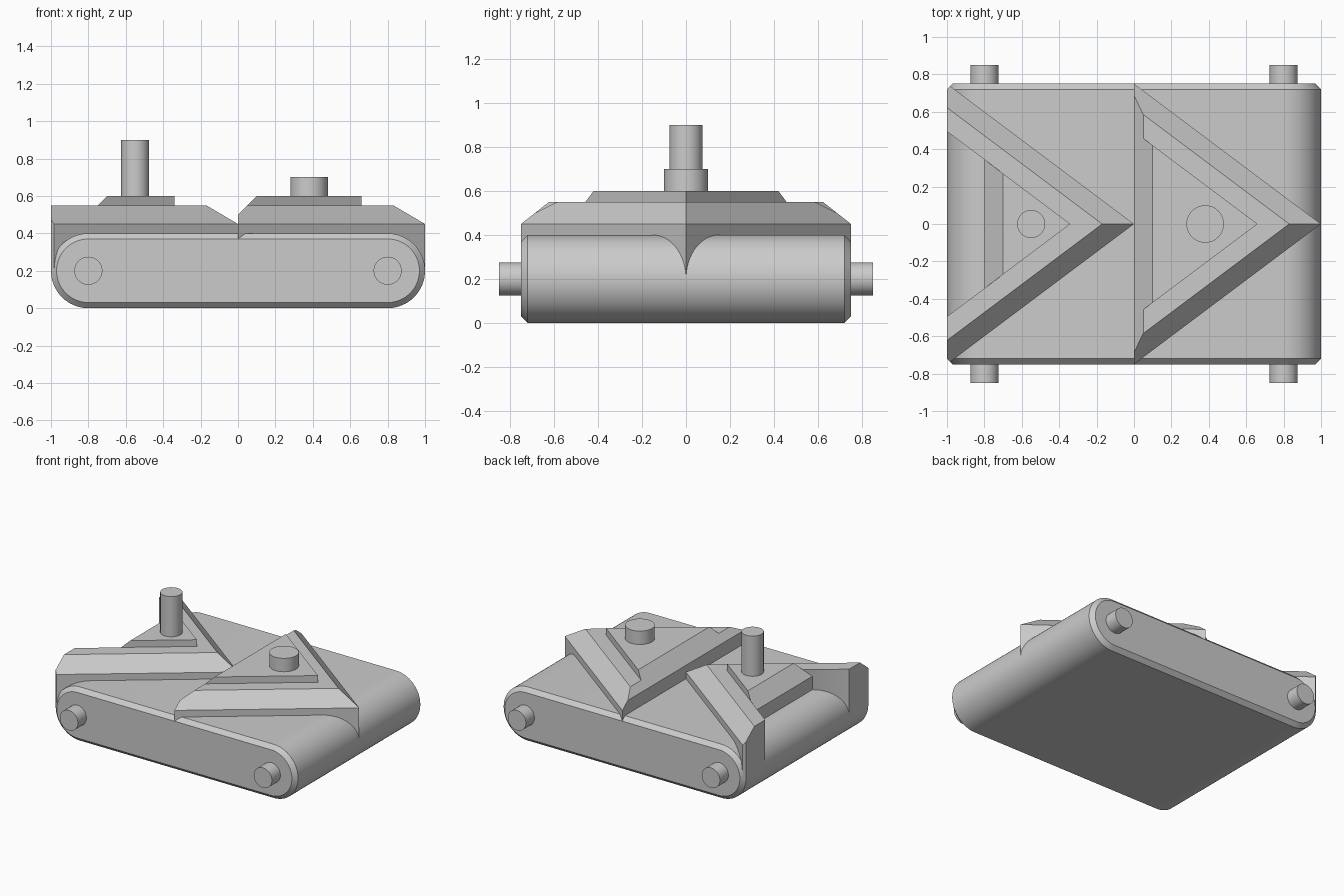
import bpy, bmesh, math
from mathutils import Matrix, Vector

if "Cube" in bpy.data.objects:
    bpy.data.objects.remove(bpy.data.objects["Cube"])

GREY = (0.6, 0.6, 0.6, 1)
grey = bpy.data.materials.new("plain grey")
grey.use_nodes = True
grey.diffuse_color = GREY
grey.node_tree.nodes["Principled BSDF"].inputs["Base Color"].default_value = GREY

SLOPE = 0.75      # sideways spread of the chevrons per unit of length
BASE = 0.2        # chevrons start at the height of the axles


def finish(name, bm):
    """Turn a bmesh into a shaded object with the shared material."""
    bmesh.ops.recalc_face_normals(bm, faces=bm.faces)
    mesh = bpy.data.meshes.new(name)
    bm.to_mesh(mesh)
    bm.free()
    mesh.materials.append(grey)
    mesh.shade_smooth()
    mesh.set_sharp_from_angle(angle=math.radians(30))
    obj = bpy.data.objects.new(name, mesh)
    bpy.context.collection.objects.link(obj)
    return obj


def loft(rings):
    """Closed solid through matching rings of points."""
    bm = bmesh.new()
    loops = [[bm.verts.new(p) for p in ring] for ring in rings]
    for a, b in zip(loops, loops[1:]):
        for i in range(len(a)):
            j = (i + 1) % len(a)
            bm.faces.new((a[i], a[j], b[j], b[i]))
    bm.faces.new(loops[0])
    bm.faces.new(loops[-1])
    bmesh.ops.recalc_face_normals(bm, faces=bm.faces)
    return bm


def slice_off(bm, point, normal, fill=True):
    """Remove everything on the normal side of a plane and cap the cut."""
    cut = bmesh.ops.bisect_plane(
        bm, geom=bm.verts[:] + bm.edges[:] + bm.faces[:],
        plane_co=Vector(point), plane_no=Vector(normal), clear_outer=True)
    edges = [e for e in cut["geom_cut"] if isinstance(e, bmesh.types.BMEdge)]
    if fill:
        bmesh.ops.edgeloop_fill(bm, edges=edges)


def arrow(tip, layers):
    """Long arrowhead pointing to +x; layers are (height, tip inset)."""
    back = tip - 1.5
    rings = []
    for z, inset in layers:
        half = SLOPE * (tip - inset - back)
        rings.append([(tip - inset, 0, z), (back, half, z), (back, -half, z)])
    return loft(rings)


def trim_back(bm, x):
    """Upright rear wall at x, with a sloped upper rear edge."""
    slice_off(bm, (x, 0, 0), (-1, 0, 0))
    slice_off(bm, (x, 0, 0.5), (-1, 0, 1))


def cylinder(name, radius, length, centre, turn=0):
    bm = bmesh.new()
    matrix = Matrix.Translation(centre) @ Matrix.Rotation(turn, 4, "X")
    bmesh.ops.create_cone(bm, cap_ends=True, segments=48, radius1=radius,
                          radius2=radius, depth=length, matrix=matrix)
    return finish(name, bm)


def stadium(y, radius, steps=32):
    """Round-ended outline in the xz plane."""
    ring = []
    for side in (1, -1):
        for i in range(steps + 1):
            a = math.pi * i / steps - side * math.pi / 2
            ring.append((side * 0.8 + radius * math.cos(a), y,
                         BASE + radius * math.sin(a)))
    return ring


# Round-ended body with chamfered sides
finish("body", loft([stadium(-0.75, 0.17), stadium(-0.72, 0.2),
                     stadium(0.72, 0.2), stadium(0.75, 0.17)]))

# Axles showing at both sides
for name, x in (("rear_axle", -0.8), ("front_axle", 0.8)):
    cylinder(name, 0.075, 1.7, (x, 0, BASE), math.pi / 2)

SLAB = [(BASE, 0), (0.45, 0), (0.55, 0.17)]

# Leading arrowhead and its raised platform
bm = arrow(1, SLAB)
trim_back(bm, 0)
finish("front_arrow", bm)
bm = arrow(0.66, [(0.55, 0), (0.6, 0)])
trim_back(bm, 0)
finish("front_platform", bm)

# Trailing chevron: one arm, mirrored across the centre line
bm = arrow(0, SLAB)
slice_off(bm, (-1, 0, 0), (-1, 0, 0))
slice_off(bm, (-0.34, 0, 0), (-SLOPE, -1, 0))
slice_off(bm, (-1, 0.72, 0), (-1, 1, 0))
slice_off(bm, (0, 0, 0), (0, -1, 0), fill=False)
arms = finish("rear_chevron", bm)
mirror = arms.modifiers.new("mirror", "MIRROR")
mirror.use_axis = (False, True, False)

# Platform set between the chevron arms
bm = arrow(-0.34, [(BASE, 0), (0.6, 0)])
trim_back(bm, -0.8)
finish("rear_platform", bm)

# Upright pins
cylinder("tall_pin", 0.075, 0.32, (-0.55, 0, 0.74))
cylinder("short_pin", 0.1, 0.12, (0.38, 0, 0.64))
